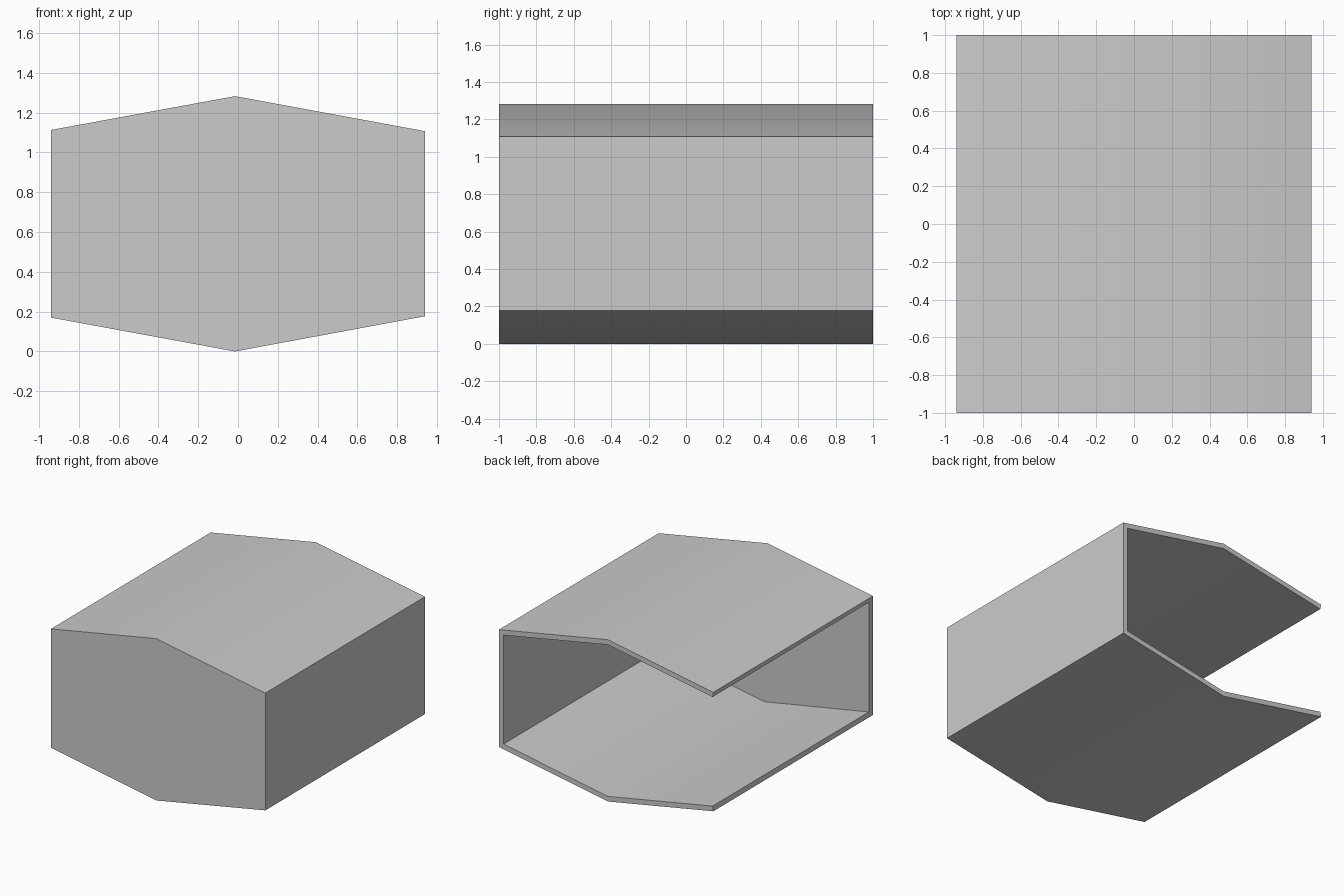
import bpy
import bmesh

cube = bpy.data.objects.get("Cube")
if cube:
    bpy.data.objects.remove(cube, do_unlink=True)

# One plain grey for the whole shell
grey = bpy.data.materials.new("light_grey")
grey.use_nodes = True
colour = (0.6, 0.6, 0.6, 1)
grey.diffuse_color = colour
grey.node_tree.nodes["Principled BSDF"].inputs["Base Color"].default_value = colour

# Six-sided outline of the front wall, counter-clockwise from the front
outline = [(-0.94, 0.17), (-0.015, 0), (0.94, 0.177),
           (0.94, 1.107), (-0.015, 1.283), (-0.94, 1.113)]

bm = bmesh.new()
front = [bm.verts.new((x, -1, z)) for x, z in outline]
back = [bm.verts.new((x, 1, z)) for x, z in outline]

# Front wall, then floor, left wall and roof; the right and back stay open
bm.faces.new(front)
for i in range(len(outline) - 1):
    bm.faces.new((front[i + 1], front[i], back[i], back[i + 1]))
bm.normal_update()

mesh = bpy.data.meshes.new("open_shell")
bm.to_mesh(mesh)
bm.free()
mesh.materials.append(grey)
shell = bpy.data.objects.new("open_shell", mesh)
bpy.context.collection.objects.link(shell)

# Wall thickness grows inward
solid = shell.modifiers.new("wall_thickness", "SOLIDIFY")
solid.thickness = 0.04
solid.offset = -1
solid.use_even_offset = True

bpy.context.view_layer.objects.active = shell
shell.select_set(True)
bpy.ops.object.modifier_apply(modifier=solid.name)

# Soft ridges, crisp corners
bpy.ops.object.shade_smooth_by_angle()
